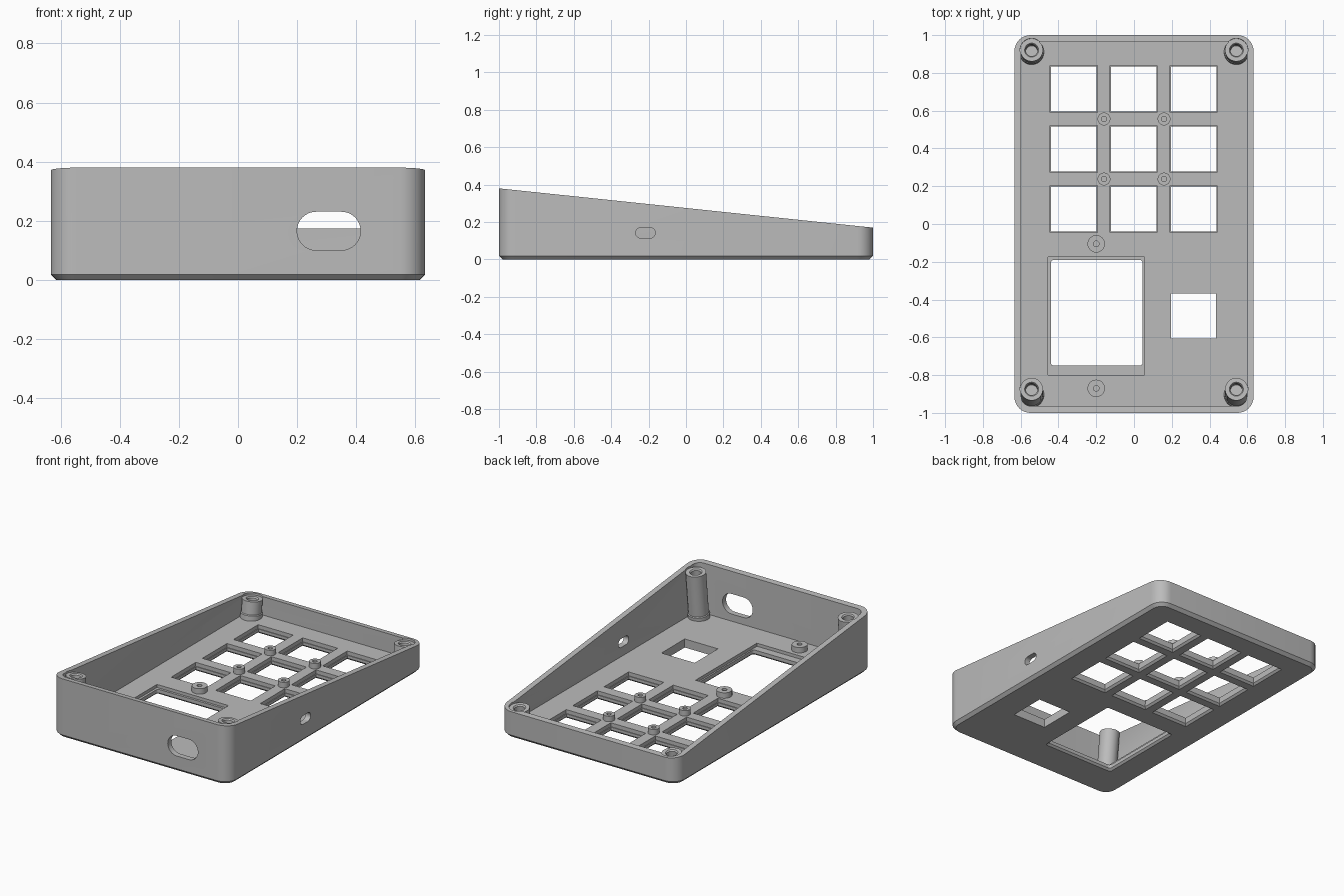
import bpy, bmesh, math
from mathutils import Matrix, Vector

if "Cube" in bpy.data.objects:
    bpy.data.objects.remove(bpy.data.objects["Cube"], do_unlink=True)

SLOPE = 0.105          # fall of the rim per unit of depth
FLOOR = 0.055
TILT = Matrix.Rotation(-math.atan(SLOPE), 4, 'X')

plastic = bpy.data.materials.new("grey_plastic")
plastic.use_nodes = True
GREY = (0.5, 0.5, 0.5, 1)
plastic.diffuse_color = GREY
plastic.node_tree.nodes["Principled BSDF"].inputs["Base Color"].default_value = GREY


def rim_z(y):
    return 0.275 - SLOPE * y


def outline(w, d, r, seg=8):
    """Rounded rectangle, counter-clockwise; plain rectangle when r is 0."""
    pts = []
    for i, (sx, sy) in enumerate([(1, 1), (-1, 1), (-1, -1), (1, -1)]):
        for k in range(seg + 1 if r else 1):
            a = math.pi / 2 * (i + k / seg)
            pts.append((sx * (w / 2 - r) + r * math.cos(a) * bool(r),
                        sy * (d / 2 - r) + r * math.sin(a) * bool(r)))
    return pts


def loft(bm, rings):
    """Skin a list of equal-length point rings and cap both ends."""
    rows = [[bm.verts.new(p) for p in ring] for ring in rings]
    for a, b in zip(rows, rows[1:]):
        n = len(a)
        for i in range(n):
            j = (i + 1) % n
            bm.faces.new((a[i], a[j], b[j], b[i]))
    bm.faces.new(rows[0][::-1])
    bm.faces.new(rows[-1])


def prism(bm, layers, r=0.0, matrix=Matrix()):
    """Stack of (width, depth, z) rectangles placed by a matrix."""
    loft(bm, [[matrix @ Vector((x, y, z)) for x, y in outline(w, d, r)]
              for w, d, z in layers])


def lathe(bm, profile, matrix, n=40):
    loft(bm, [[matrix @ Vector((r * math.cos(math.tau * i / n),
                                r * math.sin(math.tau * i / n), z))
               for i in range(n)] for r, z in profile])


def finish(bm, name, smooth=True):
    bmesh.ops.recalc_face_normals(bm, faces=bm.faces[:])
    mesh = bpy.data.meshes.new(name)
    bm.to_mesh(mesh)
    bm.free()
    mesh.materials.append(plastic)
    obj = bpy.data.objects.new(name, mesh)
    bpy.context.collection.objects.link(obj)
    if smooth:
        shade(obj)
    return obj


def shade(obj):
    bpy.ops.object.select_all(action='DESELECT')
    obj.select_set(True)
    bpy.context.view_layer.objects.active = obj
    bpy.ops.object.shade_smooth_by_angle(angle=math.radians(30))


# Tray: chamfered foot, outer wall, sloped rim, inner wall, floor
bm = bmesh.new()
outer = outline(1.266, 2.0, 0.085)
inner = outline(1.194, 1.928, 0.05)
loft(bm, [[(x, y, 0) for x, y in outline(1.228, 1.962, 0.066)],
          [(x, y, 0.019) for x, y in outer],
          [(x, y, rim_z(y)) for x, y in outer],
          [(x, y, rim_z(y)) for x, y in inner],
          [(x, y, FLOOR) for x, y in inner]])
tray = finish(bm, "tray", smooth=False)

# Openings, gathered in one cutter
bm = bmesh.new()
PITCH = 0.3175
for col in (-1, 0, 1):
    for row in (-1, 0, 1):
        prism(bm, [(0.284, 0.284, -0.01), (0.24, 0.24, 0.012), (0.24, 0.24, 0.03),
                   (0.25, 0.25, 0.03), (0.25, 0.25, 0.09)],
              matrix=Matrix.Translation((-0.002 + col * PITCH, 0.397 + row * PITCH, 0)))
prism(bm, [(0.237, 0.237, -0.01), (0.237, 0.237, 0.09)],
      matrix=Matrix.Translation((0.315, -0.4875, 0)))
# Screen window with flared outside edge
prism(bm, [(0.529, 0.604, -0.01), (0.485, 0.56, 0.012), (0.485, 0.56, 0.04)], r=0.016,
      matrix=Matrix.Translation((-0.1975, -0.47, 0)))
# Cable slot in the front wall, small slot in the left wall
prism(bm, [(0.215, 0.13, -0.05), (0.215, 0.13, 0.05)], r=0.0645,
      matrix=Matrix.Translation((0.307, -0.985, 0.166)) @ Matrix.Rotation(math.pi / 2, 4, 'X'))
prism(bm, [(0.105, 0.055, -0.05), (0.105, 0.055, 0.05)], r=0.027,
      matrix=Matrix.Translation((0.615, -0.217, 0.142))
      @ Matrix.Rotation(math.pi / 2, 4, 'Z') @ Matrix.Rotation(math.pi / 2, 4, 'X'))
# Seats sunk into the rim around the post tops
POSTS = [(sx * 0.542, y) for sx in (-1, 1) for y in (-0.873, 0.922)]
for x, y in POSTS:
    lathe(bm, [(0.061, -0.012), (0.061, 0.05)],
          Matrix.Translation((x, y, rim_z(y))) @ TILT)
cutter = finish(bm, "opening_cutter", smooth=False)

# Shallow recess around the screen window
bm = bmesh.new()
prism(bm, [(0.51, 0.625, 0.035), (0.51, 0.625, 0.09)],
      matrix=Matrix.Translation((-0.2, -0.4875, 0)))
recess = finish(bm, "recess_cutter", smooth=False)

bpy.context.view_layer.objects.active = tray
for tool in (cutter, recess):
    tool.hide_render = True
    mod = tray.modifiers.new("cut", 'BOOLEAN')
    mod.operation = 'DIFFERENCE'
    mod.solver = 'EXACT'
    mod.object = tool
    bpy.ops.object.modifier_apply(modifier=mod.name)
    bpy.data.objects.remove(tool, do_unlink=True)
shade(tray)

# Corner screw posts, square to the sloped rim
for x, y in POSTS:
    bm = bmesh.new()
    foot = FLOOR - rim_z(y)
    lathe(bm, [(0.065, foot - 0.02), (0.065, foot + 0.025), (0.06, foot + 0.03),
               (0.06, -0.012), (0.037, -0.012), (0.031, -0.02), (0.031, -0.09)],
          Matrix.Translation((x, y, rim_z(y))) @ TILT)
    side, end = "left" if x > 0 else "right", "back" if y > 0 else "front"
    finish(bm, f"{end}_{side}_post")

# Small mounting bosses on the floor
bosses = [(sx * 0.159, y, 0.034, 0.014) for sx in (-1, 1) for y in (0.238, 0.556)]
bosses += [(-0.2, y, 0.046, 0.015) for y in (-0.105, -0.87)]
for x, y, r, hole in bosses:
    bm = bmesh.new()
    lathe(bm, [(r, -0.01), (r, 0.035), (hole, 0.035), (hole, 0)],
          Matrix.Translation((x, y, FLOOR)), n=28)
    finish(bm, "screen_boss" if r > 0.04 else "board_boss")
